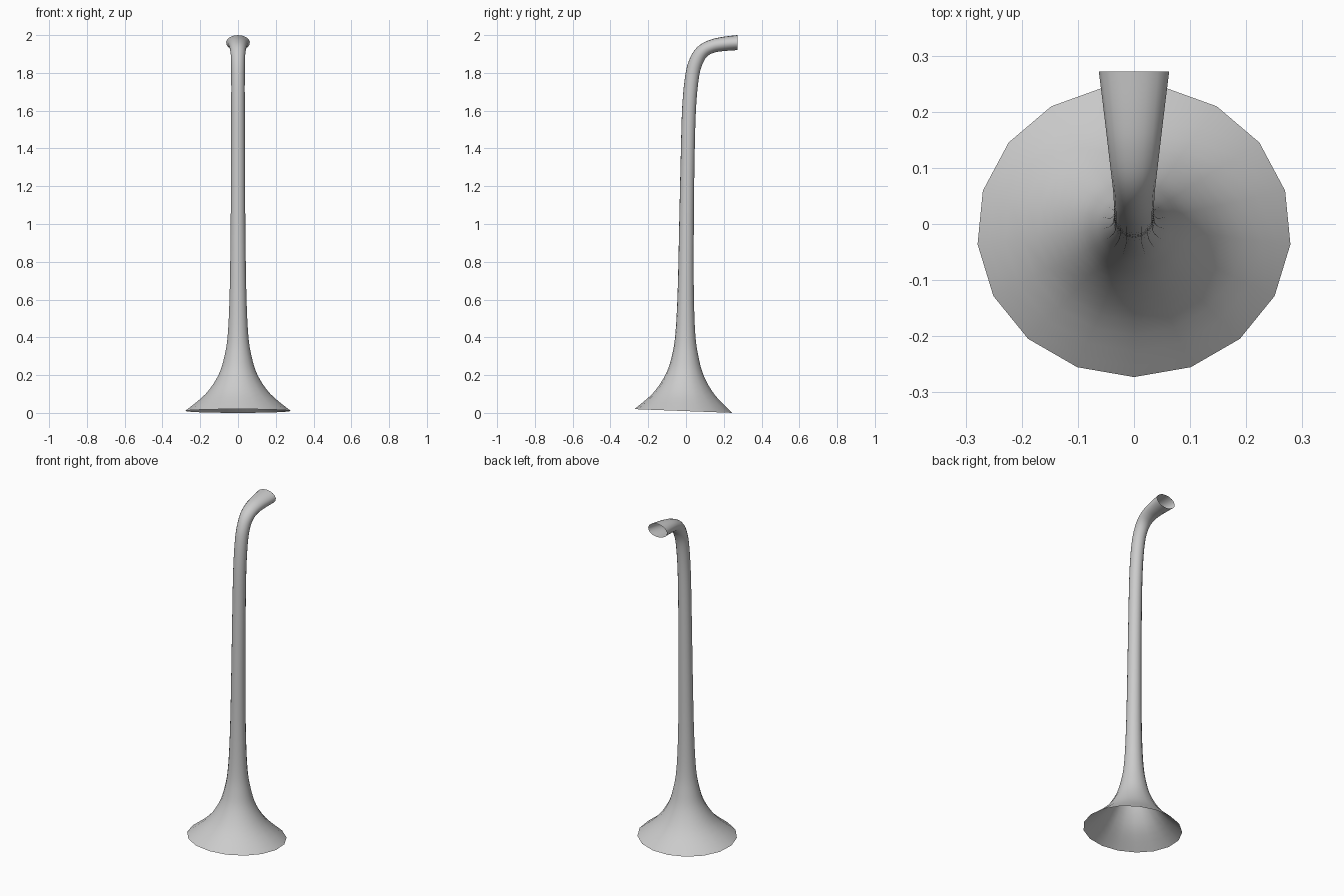
import bpy, bmesh
from math import sin, cos, pi, radians

if "Cube" in bpy.data.objects:
    bpy.data.objects.remove(bpy.data.objects["Cube"])

SIDES = 17
STEPS = 4

# Sections along the tube: centre y, centre z, half width, half depth, tilt in degrees
SECTIONS = [
    (-.012, .01, .28, .261, 2.2),
    (-.009, .10, .172, .165, 2),
    (-.006, .20, .104, .102, 2),
    (-.004, .30, .072, .071, 1),
    (-.003, .42, .054, .053, 1),
    (-.001, .65, .044, .043, 1),
    (.003, 1.0, .039, .039, 1),
    (.009, 1.35, .037, .037, 2),
    (.017, 1.62, .036, .037, 4),
    (.034, 1.79, .036, .037, 12),
    (.058, 1.87, .037, .037, 28),
    (.092, 1.917, .041, .036, 50),
    (.142, 1.942, .047, .036, 70),
    (.20, 1.953, .054, .038, 82),
    (.272, 1.96, .063, .04, 90),
]


def spline(a, b, c, d, t):
    """Smooth blend from b to c."""
    return tuple(
        q + .5 * t * (r - p + t * (2 * p - 5 * q + 4 * r - s + t * (3 * (q - r) + s - p)))
        for p, q, r, s in zip(a, b, c, d))


def smooth_sections(points):
    last = len(points) - 1
    result = []
    for i in range(last):
        quad = [points[min(max(i + k, 0), last)] for k in (-1, 0, 1, 2)]
        result += [spline(*quad, s / STEPS) for s in range(STEPS)]
    return result + [points[-1]]


def add_ring(bm, y, z, width, depth, tilt):
    tilt = radians(tilt)
    ring = []
    for i in range(SIDES):
        a = 2 * pi * i / SIDES
        reach = depth * cos(a)
        ring.append(bm.verts.new((width * sin(a), y - reach * cos(tilt), z + reach * sin(tilt))))
    return ring


# Open flared tube, bent toward the back at the top
bm = bmesh.new()
rings = [add_ring(bm, *s) for s in smooth_sections(SECTIONS)]
for low, high in zip(rings, rings[1:]):
    for i in range(SIDES):
        j = (i + 1) % SIDES
        bm.faces.new((low[i], low[j], high[j], high[i]))
for face in bm.faces:
    face.smooth = True
mesh = bpy.data.meshes.new("horn_tube")
bm.to_mesh(mesh)
bm.free()
horn = bpy.data.objects.new("horn_tube", mesh)
bpy.context.collection.objects.link(horn)

# Plain grey
grey = bpy.data.materials.new("plain_grey")
grey.use_nodes = True
colour = (.6, .6, .6, 1)
grey.diffuse_color = colour
grey.node_tree.nodes["Principled BSDF"].inputs["Base Color"].default_value = colour
mesh.materials.append(grey)
